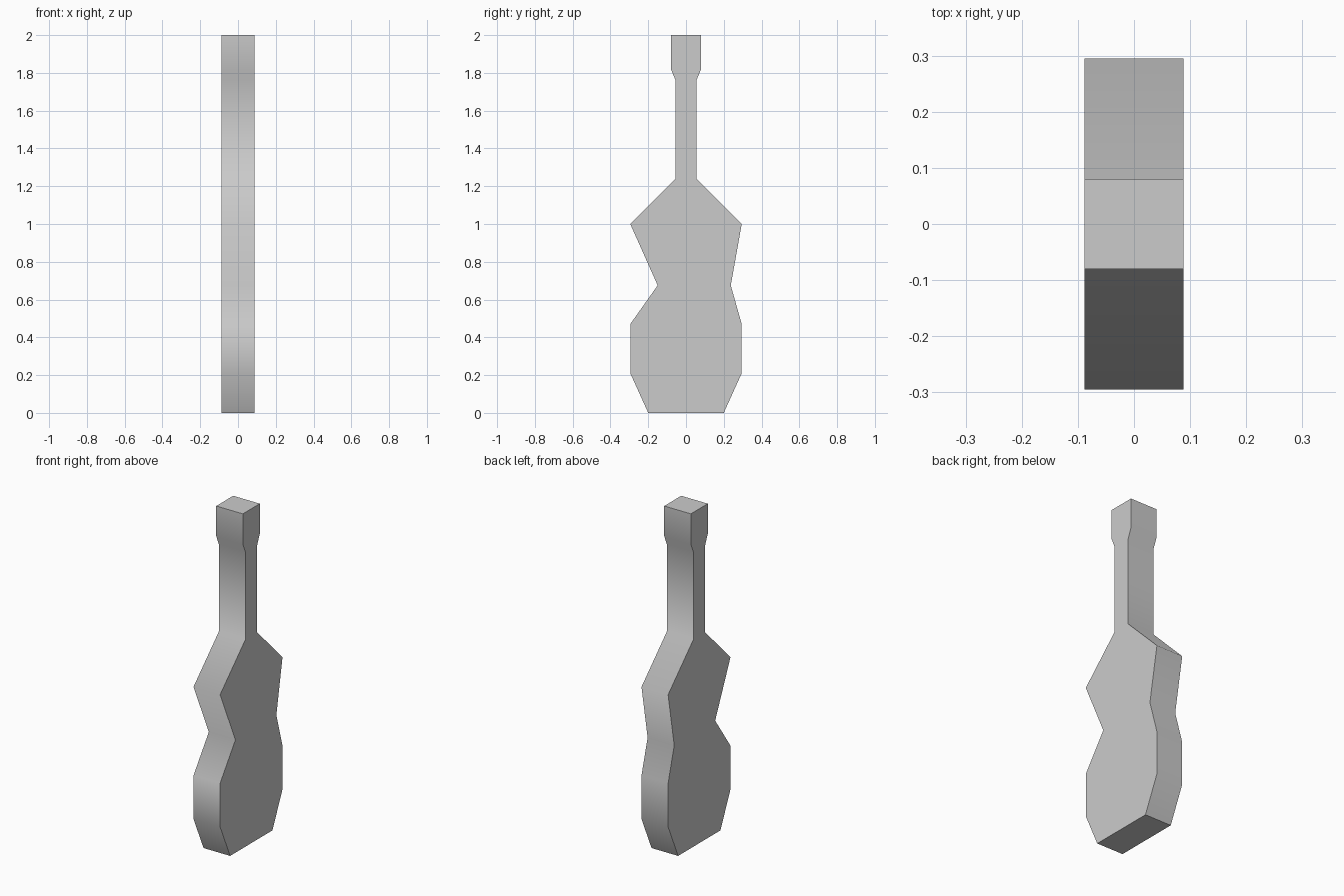
import bpy, bmesh

if "Cube" in bpy.data.objects:
    bpy.data.objects.remove(bpy.data.objects["Cube"])

HALF_DEPTH = 0.088

# half outline (y, z) from the base up to the headstock
right_side = [(0.2, 0), (0.295, 0.21), (0.295, 0.47), (0.237, 0.675), (0.295, 1.0),
              (0.055, 1.24), (0.055, 1.76), (0.08, 1.82), (0.08, 2.0)]
# the other side mirrors it, apart from a deeper waist
left_side = [(-y, z) for y, z in right_side]
left_side[3] = (-0.15, 0.675)
outline = right_side + left_side[::-1]

# guitar body, neck and headstock as one extruded slab
bm = bmesh.new()
face = bm.faces.new([bm.verts.new((-HALF_DEPTH, y, z)) for y, z in outline])
result = bmesh.ops.extrude_face_region(bm, geom=[face], use_keep_orig=True)
moved = [v for v in result["geom"] if isinstance(v, bmesh.types.BMVert)]
bmesh.ops.translate(bm, verts=moved, vec=(2 * HALF_DEPTH, 0, 0))
bmesh.ops.recalc_face_normals(bm, faces=bm.faces[:])

# smooth rim around the sides, sharp borders on the flat faces, base and top
for f in bm.faces:
    f.smooth = True
flat = [f for f in bm.faces if abs(f.normal.x) > 0.9 or abs(f.normal.z) > 0.9]
for f in flat:
    for e in f.edges:
        e.smooth = False

mesh = bpy.data.meshes.new("guitar_body")
bm.to_mesh(mesh)
bm.free()
bpy.context.collection.objects.link(bpy.data.objects.new("guitar_body", mesh))
